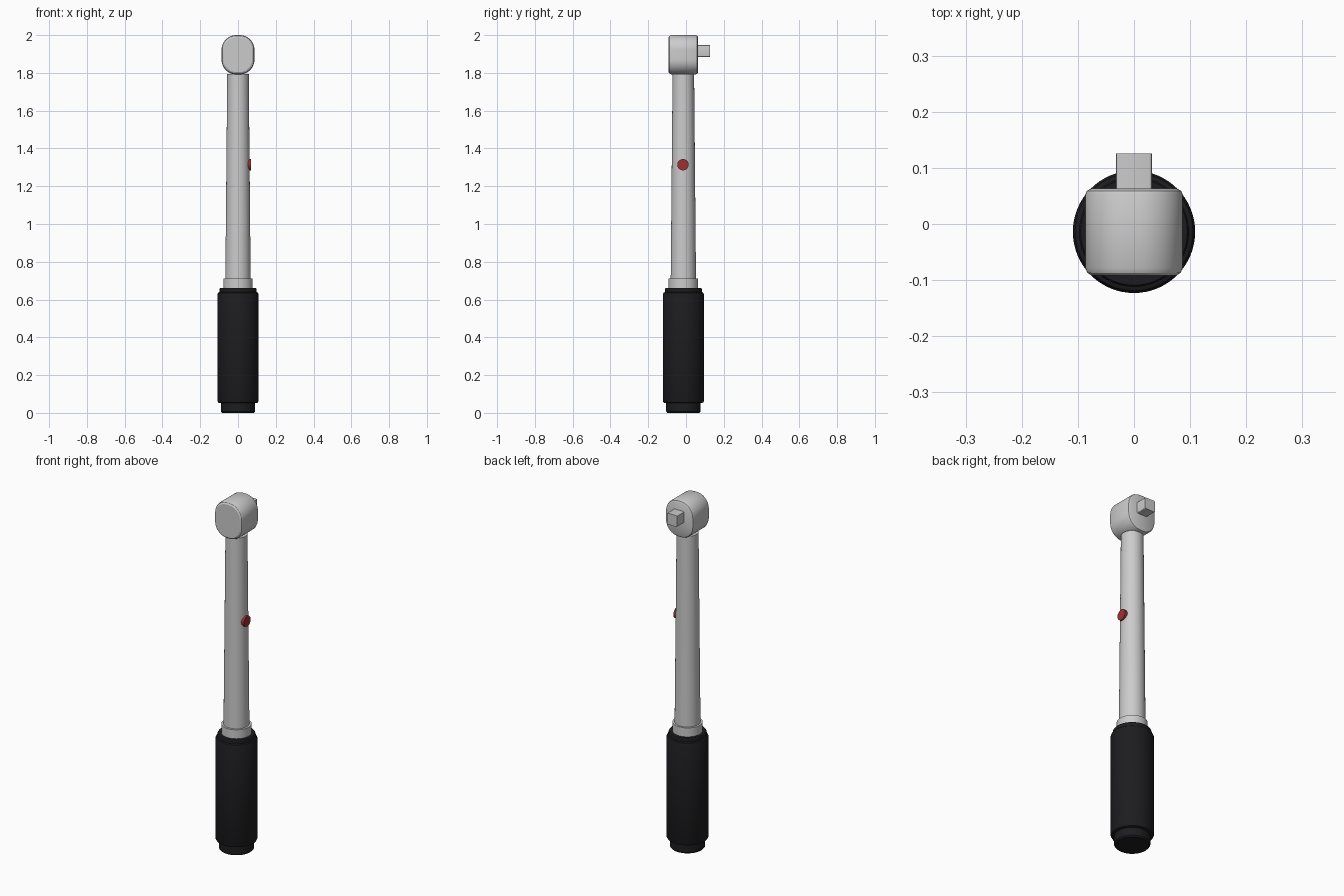
import bpy, bmesh, math

if "Cube" in bpy.data.objects:
    bpy.data.objects.remove(bpy.data.objects["Cube"])

CY = -0.014  # axis of the handle and shaft


def material(name, color):
    m = bpy.data.materials.new(name)
    m.diffuse_color = color
    m.use_nodes = True
    m.node_tree.nodes["Principled BSDF"].inputs["Base Color"].default_value = m.diffuse_color
    return m


def finish(name, bm, mat=None):
    bmesh.ops.remove_doubles(bm, verts=bm.verts, dist=1e-6)
    bmesh.ops.recalc_face_normals(bm, faces=bm.faces)
    me = bpy.data.meshes.new(name)
    bm.to_mesh(me)
    bm.free()
    ob = bpy.data.objects.new(name, me)
    bpy.context.collection.objects.link(ob)
    if mat:
        me.materials.append(mat)
    bpy.ops.object.select_all(action='DESELECT')
    ob.select_set(True)
    bpy.context.view_layer.objects.active = ob
    bpy.ops.object.shade_smooth_by_angle(angle=math.radians(30))
    return ob


def loft(name, rings, mat=None):
    """Skin equal-length rings of points and cap both ends."""
    bm = bmesh.new()
    loops = [[bm.verts.new(p) for p in ring] for ring in rings]
    for a, b in zip(loops, loops[1:]):
        for i in range(len(a)):
            j = (i + 1) % len(a)
            bm.faces.new((a[i], a[j], b[j], b[i]))
    bm.faces.new(loops[0])
    bm.faces.new(loops[-1])
    return finish(name, bm, mat)


def lathe(name, profile, mat=None, n=64):
    """Closed turned part from (radius, z) pairs."""
    return loft(name, [[(r * math.cos(2 * math.pi * i / n),
                         CY + r * math.sin(2 * math.pi * i / n), z)
                        for i in range(n)] for r, z in profile], mat)


def rounded_ring(hx, hz, r, y, cz, seg=12):
    """Rounded rectangle in the xz plane."""
    pts = []
    for k, (sx, sz) in enumerate(((1, 1), (-1, 1), (-1, -1), (1, -1))):
        for i in range(seg + 1):
            a = math.pi / 2 * (k + i / seg)
            pts.append((sx * (hx - r) + r * math.cos(a), y,
                        cz + sz * (hz - r) + r * math.sin(a)))
    return pts


black = material("black_rubber", (0.012, 0.012, 0.014, 1))
red = material("red", (0.35, 0.03, 0.03, 1))

# Handle: end cap, grip and top ring
lathe("end_cap", [(0.085, 0), (0.091, 0.007), (0.091, 0.06)], black)
lathe("grip", [(0.098, 0.052), (0.105, 0.055), (0.109, 0.063),
               (0.109, 0.627), (0.105, 0.636), (0.098, 0.640)], black)
lathe("grip_ring", [(0.098, 0.63), (0.098, 0.656), (0.095, 0.661)], black)

# Collar and tapered shaft
lathe("collar", [(0.078, 0.655), (0.078, 0.712)])
lathe("shaft", [(0.067, 0.70), (0.057, 1.795)])

# Head with bevelled front and back rims
HZ = 1.896
loft("head", [rounded_ring(0.087 - d, 0.104 - d, 0.078 - d, y, HZ)
              for d, y in ((0.012, -0.092), (0.004, -0.087), (0, -0.078),
                           (0, 0.052), (0.003, 0.059), (0.010, 0.063))])

# Square drive
loft("square_drive", [rounded_ring(0.032, 0.032, 0.005, y, 1.915, 3)
                      for y in (0.05, 0.126)])

# Release button on the right side of the shaft
loft("button", [[(x, CY - 0.002 + 0.030 * math.cos(2 * math.pi * i / 32),
                  1.314 + 0.030 * math.sin(2 * math.pi * i / 32))
                 for i in range(32)] for x in (0.045, 0.070)], red)
